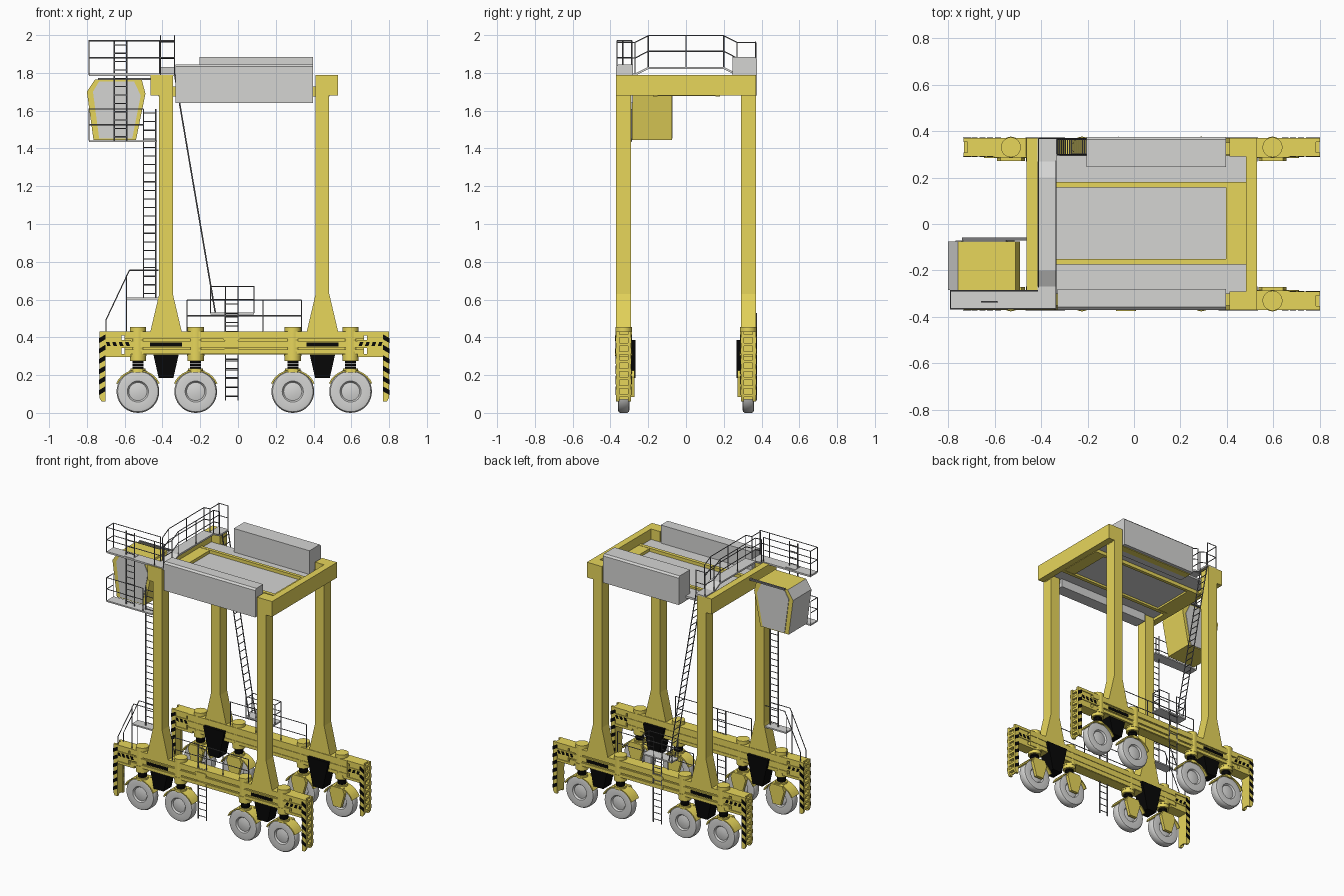
import bpy, bmesh, math
from mathutils import Vector, Matrix

if "Cube" in bpy.data.objects:
    bpy.data.objects.remove(bpy.data.objects["Cube"])

CX = 0.033  # centre of the travelling frame along x


def material(name, rgb):
    m = bpy.data.materials.new(name)
    m.diffuse_color = (*rgb, 1)
    m.use_nodes = True
    m.node_tree.nodes["Principled BSDF"].inputs["Base Color"].default_value = m.diffuse_color
    return m


YELLOW = material("crane_yellow", (0.80, 0.67, 0.105))
GREY = material("light_grey", (0.66, 0.66, 0.65))
BLACK = material("black", (0.002, 0.002, 0.002))
STEEL = material("rail_grey", (0.20, 0.20, 0.21))


def finish(bm, name, mats, smooth=False):
    bmesh.ops.recalc_face_normals(bm, faces=bm.faces)
    me = bpy.data.meshes.new(name)
    bm.to_mesh(me)
    bm.free()
    ob = bpy.data.objects.new(name, me)
    bpy.context.scene.collection.objects.link(ob)
    for m in mats:
        me.materials.append(m)
    if smooth:
        bpy.ops.object.select_all(action='DESELECT')
        ob.select_set(True)
        bpy.context.view_layer.objects.active = ob
        bpy.ops.object.shade_smooth_by_angle(angle=math.radians(32))
    return ob


def prism(bm, pts, a0, a1, axis='y'):
    put = {'y': lambda p, a: (p[0], a, p[1]), 'x': lambda p, a: (a, p[0], p[1]),
           'z': lambda p, a: (p[0], p[1], a)}[axis]
    lo = [bm.verts.new(put(p, a0)) for p in pts]
    hi = [bm.verts.new(put(p, a1)) for p in pts]
    n = len(pts)
    bm.faces.new(lo)
    bm.faces.new(hi[::-1])
    for i in range(n):
        bm.faces.new((lo[i], hi[i], hi[(i + 1) % n], lo[(i + 1) % n]))


def box(bm, x0, x1, y0, y1, z0, z1):
    prism(bm, [(x0, z0), (x1, z0), (x1, z1), (x0, z1)], y0, y1)


def rod(bm, a, b, r=0.003, seg=6):
    a, b = Vector(a), Vector(b)
    d = b - a
    m = Matrix.Translation((a + b) / 2) @ d.to_track_quat('Z', 'Y').to_matrix().to_4x4()
    bmesh.ops.create_cone(bm, cap_ends=True, segments=seg, radius1=r, radius2=r, depth=d.length, matrix=m)


def railing(bm, pts, h=0.165, levels=(1, 0.5), step=0.2):
    for p, q in zip(pts, pts[1:]):
        p, q = Vector(p), Vector(q)
        for l in levels:
            up = Vector((0, 0, h * l))
            rod(bm, p + up, q + up)
        n = max(1, round((q - p).length / step))
        for i in range(n + 1):
            f = p.lerp(q, i / n)
            rod(bm, f, f + Vector((0, 0, h)))


def ladder(bm, a, b, side, n):
    a, b, s = Vector(a), Vector(b), Vector(side)
    rod(bm, a - s, b - s, 0.004)
    rod(bm, a + s, b + s, 0.004)
    for i in range(n):
        p = a.lerp(b, (i + 0.5) / n)
        rod(bm, p - s, p + s)


# Travelling frame: both sides
for s, side in ((-1, "front"), (1, "back")):
    beam, paint, guard = bmesh.new(), bmesh.new(), bmesh.new()
    box(beam, CX - 0.635, CX + 0.635, s * 0.29, s * 0.362, 0.31, 0.43)
    for z0, z1 in ((0.312, 0.335), (0.345, 0.38), (0.39, 0.43)):
        box(beam, CX - 0.635, CX + 0.635, s * 0.286, s * 0.37, z0, z1)
    # rounded slot covers
    for z in (0.328, 0.395):
        cap = [(-0.035 + math.copysign(0.03, math.cos(t)) + 0.014 * math.cos(t), z + 0.014 * math.sin(t))
               for t in [math.radians(15 + 30 * i) for i in range(12)]]
        prism(beam, cap, s * 0.36, s * 0.375)
    for e in (-1, 1):
        X = lambda d: CX + e * d
        # end arms with openings
        for z0, z1 in ((0.41, 0.43), (0.343, 0.385), (0.295, 0.312)):
            box(beam, X(0.6), X(0.75), s * 0.29, s * 0.37, z0, z1)
        box(beam, X(0.65), X(0.75), s * 0.295, s * 0.365, 0.30, 0.43)
        # bumper: two posts joined by rungs, closed at the back
        for y in (0.29, 0.353):
            prism(beam, [(X(0.735), 0.43), (X(0.767), 0.43), (X(0.767), 0.08), (X(0.755), 0.06), (X(0.735), 0.06)],
                  s * y, s * (y + 0.017))
        box(beam, X(0.736), X(0.742), s * 0.295, s * 0.365, 0.07, 0.42)
        for i in range(8):
            z = 0.085 + i * 0.045
            box(beam, X(0.742), X(0.765), s * 0.295, s * 0.365, z, z + 0.016)
        # warning stripes
        for y in (0.288, 0.3695):
            for i in range(6):
                z = 0.095 + i * 0.055
                prism(paint, [(X(0.734), z + 0.02), (X(0.768), z), (X(0.768), z + 0.026), (X(0.734), z + 0.046)],
                      s * y, s * (y + 0.003))
            for i in range(4):
                x = 0.605 + i * 0.034
                prism(paint, [(X(x), 0.354), (X(x + 0.018), 0.354), (X(x + 0.026), 0.376), (X(x + 0.008), 0.376)],
                      s * y, s * (y + 0.003))
        box(paint, X(0.33), X(0.50), s * 0.368, s * 0.373, 0.351, 0.372)
        # tapered black guard under each leg
        prism(guard, [(X(0.33), 0.385), (X(0.498), 0.385), (X(0.453), 0.185), (X(0.375), 0.185)], s * 0.268, s * 0.358)
        # leg with flared foot
        leg = bmesh.new()
        prism(leg, [(X(0.331), 0.43), (X(0.497), 0.43), (X(0.45), 0.63), (X(0.45), 1.79),
                    (X(0.378), 1.79), (X(0.378), 0.63)], s * 0.29, s * 0.37)
        finish(leg, side + ("_left_leg" if e < 0 else "_right_leg"), [YELLOW])

        for d in (0.257, 0.563):
            x, y = X(d), s * 0.33
            tag = f"{side}_{'left' if e < 0 else 'right'}_{'inner' if d < 0.5 else 'outer'}"
            # steering column, fork and fender
            col = bmesh.new()
            rod(col, (x, y, 0.275), (x, y, 0.455), 0.043, 24)
            rod(col, (x, y, 0.30), (x, y, 0.325), 0.046, 24)
            rod(col, (x, y, 0.215), (x, y, 0.235), 0.04, 24)
            prism(col, [(x - 0.045, 0.225), (x + 0.045, 0.225), (x + 0.06, 0.19), (x + 0.03, 0.085),
                        (x - 0.03, 0.085), (x - 0.06, 0.19)], s * 0.272, s * 0.294)
            arc = [math.radians(22 + 136 * i / 12) for i in range(13)]
            prism(col, [(x + 0.124 * math.cos(t), 0.113 + 0.116 * math.sin(t)) for t in arc] +
                  [(x + 0.115 * math.cos(t), 0.113 + 0.108 * math.sin(t)) for t in arc[::-1]], s * 0.285, s * 0.368)
            finish(col, tag + "_wheel_fork", [YELLOW], True)
            sus = bmesh.new()
            for k in range(3):
                rod(sus, (x, y, 0.232 + k * 0.016), (x, y, 0.246 + k * 0.016), 0.029, 20)
            finish(sus, tag + "_suspension", [BLACK], True)
            # wheel, turned around y
            w = bmesh.new()
            half = [(0.022, 0.024), (0.048, 0.018), (0.056, 0.029), (0.095, 0.031), (0.107, 0.028), (0.113, 0.018)]
            prof = half + [(r, -h) for r, h in half[::-1]]
            rings = [[w.verts.new((x + r * math.cos(k * math.pi / 18), y + h, 0.113 + r * math.sin(k * math.pi / 18)))
                      for k in range(36)] for r, h in prof]
            for a, b in zip(rings, rings[1:]):
                for k in range(36):
                    w.faces.new((a[k], a[(k + 1) % 36], b[(k + 1) % 36], b[k]))
            w.faces.new(rings[0])
            w.faces.new(rings[-1])
            finish(w, tag + "_wheel", [GREY], True)
    finish(beam, side + "_base_beam", [YELLOW], True)
    finish(paint, side + "_warning_stripes", [BLACK])
    finish(guard, side + "_leg_guards", [BLACK])

# Top frame
bm = bmesh.new()
box(bm, -0.463, -0.415, -0.37, 0.37, 1.68, 1.79)
box(bm, 0.482, 0.53, -0.37, 0.37, 1.68, 1.79)
for x0, y0, y1 in ((-0.42, -0.175, -0.15), (-0.42, 0.157, 0.18), (-0.42, -0.35, -0.30), (-0.2, 0.30, 0.35)):
    box(bm, x0, 0.485, y0, y1, 1.675, 1.728)
box(bm, 0.395, 0.485, -0.175, 0.18, 1.677, 1.726)
box(bm, -0.42, -0.335, -0.175, 0.18, 1.677, 1.726)
finish(bm, "top_frame", [YELLOW])

# Deck panels and machinery housings
bm = bmesh.new()
box(bm, -0.34, 0.40, -0.155, 0.16, 1.69, 1.705)
for y0, y1 in ((-0.30, -0.17), (0.175, 0.295)):
    box(bm, -0.42, 0.484, y0, y1, 1.70, 1.715)
finish(bm, "top_deck", [GREY])
for name, x0, yo, yi, zt in (("front_housing", -0.33, -0.37, -0.28, 1.845), ("back_housing", -0.205, 0.375, 0.245, 1.885)):
    bm = bmesh.new()
    c = math.copysign(0.012, yo)
    zb = 1.64 if yo < 0 else 1.68
    prism(bm, [(yo, zb), (yo, zt - 0.012), (yo - c, zt), (yi, zt), (yi, zb)], x0, 0.397, 'x')
    finish(bm, name, [GREY])

# Cab: glass on the outer end by face direction, window plates on both sides
bm = bmesh.new()
prism(bm, [(-0.765, 1.445), (-0.54, 1.445), (-0.49, 1.69), (-0.51, 1.765), (-0.757, 1.765), (-0.80, 1.70)], -0.285, -0.075)
cab = finish(bm, "cab", [YELLOW, GREY])
for f in cab.data.polygons:
    f.material_index = int(f.normal.x < -0.5)
bm = bmesh.new()
for y in (-0.289, -0.077):
    prism(bm, [(-0.735, 1.452), (-0.56, 1.452), (-0.515, 1.68), (-0.55, 1.755), (-0.735, 1.755), (-0.768, 1.70)], y, y + 0.006)
finish(bm, "cab_side_windows", [GREY])
bm = bmesh.new()
box(bm, -0.74, -0.46, -0.072, -0.058, 1.762, 1.774)
finish(bm, "cab_roof_bar", [STEEL])

# Walkway floors
bm = bmesh.new()
ramp = [(-0.365, 1.796), (-0.27, 1.796), (-0.2, 1.832), (0.2, 1.832), (0.27, 1.796), (0.37, 1.796)]
prism(bm, ramp + [(y, z - 0.012) for y, z in ramp[::-1]], -0.415, -0.333, 'x')
box(bm, -0.79, -0.41, -0.365, -0.285, 1.784, 1.796)
box(bm, -0.66, -0.585, -0.362, -0.298, 1.796, 1.799)
finish(bm, "upper_walkway", [GREY])
bm = bmesh.new()
box(bm, -0.79, -0.43, -0.365, -0.287, 1.433, 1.443)
box(bm, -0.59, -0.42, -0.365, -0.295, 0.60, 0.61)
box(bm, -0.145, 0.085, 0.29, 0.37, 0.522, 0.532)
finish(bm, "service_platforms", [GREY])

# Railings
bm = bmesh.new()
railing(bm, [(-0.41, -0.365, 1.79), (-0.79, -0.365, 1.79), (-0.79, -0.287, 1.79), (-0.415, -0.287, 1.79)], 0.18, step=0.4)
railing(bm, [(-0.335, -0.365, 1.79), (-0.41, -0.365, 1.79)], 0.18)
for x in (-0.411, -0.336):
    railing(bm, [(x, y, z) for y, z in (ramp[1:] if x < -0.4 else ramp[:5])], 0.165)
railing(bm, [(-0.411, 0.368, 1.79), (-0.336, 0.368, 1.79)], 0.175)
railing(bm, [(-0.50, -0.365, 1.443), (-0.79, -0.365, 1.443), (-0.79, -0.29, 1.443)], 0.165, step=0.3)
# stair handrails beside the lower platform
for y in (-0.363, -0.303):
    path = [(-0.42, 0.755), (-0.575, 0.755), (-0.70, 0.49), (-0.70, 0.43)]
    for p, q in zip(path, path[1:]):
        rod(bm, (p[0], y, p[1]), (q[0], y, q[1]))
    rod(bm, (-0.59, y, 0.43), (-0.59, y, 0.73))
for y in (-0.36, 0.30):
    railing(bm, [(-0.27, y, 0.43), (0.335, y, 0.43)], 0.168)
railing(bm, [(-0.145, 0.367, 0.53), (-0.065, 0.367, 0.53)], 0.14)
railing(bm, [(0.0, 0.367, 0.53), (0.085, 0.367, 0.53), (0.085, 0.30, 0.53), (-0.145, 0.30, 0.53)], 0.14)
finish(bm, "railings", [STEEL])

# Ladders
bm = bmesh.new()
ladder(bm, (-0.468, -0.335, 0.61), (-0.468, -0.335, 1.61), (0.032, 0, 0), 22)
ladder(bm, (-0.622, -0.335, 1.44), (-0.622, -0.335, 1.97), (0.033, 0, 0), 12)
ladder(bm, (-0.12, 0.332, 0.53), (-0.335, 0.332, 1.79), (0, 0.034, 0), 24)
ladder(bm, (-0.033, -0.358, 0.065), (-0.033, -0.358, 0.60), (0.033, 0, 0), 11)
ladder(bm, (-0.033, 0.372, 0.065), (-0.033, 0.372, 0.53), (0.033, 0, 0), 10)
finish(bm, "ladders", [STEEL])
